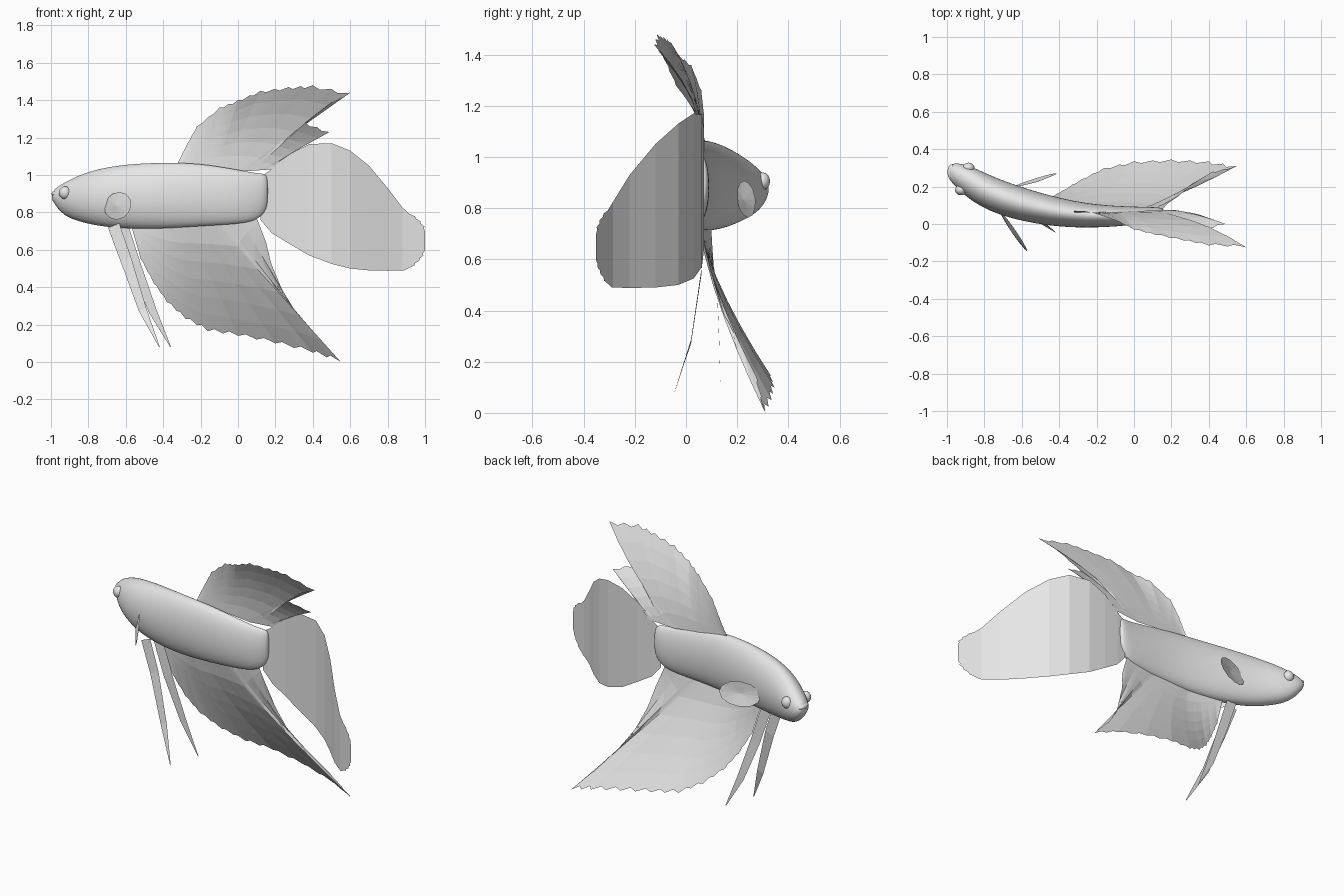
import bpy, bmesh, math
from mathutils import Vector

cube = bpy.data.objects.get("Cube")
if cube:
    bpy.data.objects.remove(cube, do_unlink=True)

grey = bpy.data.materials.new("plain_grey")
grey.use_nodes = True
grey.diffuse_color = (0.8, 0.8, 0.8, 1)
grey.node_tree.nodes["Principled BSDF"].inputs["Base Color"].default_value = (0.8, 0.8, 0.8, 1)


def finish(name, bm, smooth=False):
    bmesh.ops.recalc_face_normals(bm, faces=bm.faces)
    mesh = bpy.data.meshes.new(name)
    bm.to_mesh(mesh)
    bm.free()
    mesh.materials.append(grey)
    for p in mesh.polygons:
        p.use_smooth = smooth
    obj = bpy.data.objects.new(name, mesh)
    bpy.context.collection.objects.link(obj)
    return obj


def loft(name, rows, closed=False, smooth=False):
    """Join rows of points into a skin; closed rows become capped rings."""
    bm = bmesh.new()
    grid = [[bm.verts.new(p) for p in row] for row in rows]
    n = len(rows[0])
    for a, b in zip(grid, grid[1:]):
        for i in range(n if closed else n - 1):
            j = (i + 1) % n
            bm.faces.new((a[i], a[j], b[j], b[i]))
    if closed:
        bm.faces.new(grid[0])
        bm.faces.new(grid[-1])
    return finish(name, bm, smooth)


def resample(points, count):
    """Even spread of points along a polyline, by segment."""
    out = []
    for i in range(count):
        t = i / (count - 1) * (len(points) - 1)
        k = min(int(t), len(points) - 2)
        out.append(Vector(points[k]).lerp(Vector(points[k + 1]), t - k))
    return out


def ribbed_fin(name, base, tips, bend, rows=6, tooth=0.03):
    """Fan of rays from base to tips, bending sideways, with a serrated rim."""
    count = (len(tips) - 1) * 4 + 1
    roots, ends = resample(base, count), resample(tips, count)
    skin = []
    for r in range(rows + 1):
        row = []
        for i, (a, b) in enumerate(zip(roots, ends)):
            v = r / rows
            if r == rows and i % 2:
                v -= tooth
            p = a.lerp(b, v)
            p.y = a.y + (b.y - a.y) * v ** bend
            row.append(p)
        skin.append(row)
    return loft(name, skin)


def ellipsoid(name, centre, size):
    bm = bmesh.new()
    bmesh.ops.create_uvsphere(bm, u_segments=20, v_segments=12, radius=1)
    for v in bm.verts:
        v.co = Vector(centre) + Vector(a * b for a, b in zip(v.co, size))
    return finish(name, bm, True)


# Body: x, centre y, half width, bottom, top
stations = [
    (-.995, .28, .03, .87, .905), (-.97, .27, .055, .825, .935),
    (-.92, .245, .08, .775, .965), (-.85, .205, .095, .75, 1.0),
    (-.75, .155, .097, .725, 1.035), (-.6, .105, .092, .71, 1.06),
    (-.4, .06, .078, .71, 1.07), (-.2, .04, .062, .725, 1.065),
    (0, .043, .05, .735, 1.03), (.1, .055, .036, .755, 1.01),
    (.145, .062, .026, .80, 1.01), (.16, .066, .012, .85, .98)]
rings = []
for x, y, w, low, high in stations:
    ring = []
    for i in range(20):
        a = math.tau * i / 20
        ring.append((x, y + w * math.cos(a), (low + high) / 2 + (high - low) / 2 * math.sin(a)))
    rings.append(ring)
body = loft("body", rings, closed=True, smooth=True)
sub = body.modifiers.new("smooth", "SUBSURF")
sub.levels = sub.render_levels = 2

# Eyes and lips
for side, spot in (("right", (-.925, .182, .905)), ("left", (-.885, .3, .905))):
    ellipsoid(side + "_eye", spot, (.032, .028, .034))
ellipsoid("upper_lip", (-.975, .277, .9), (.022, .042, .016))
ellipsoid("lower_lip", (-.97, .275, .87), (.024, .038, .016))

# Dorsal fin, curling towards -y
ribbed_fin("dorsal_fin",
           [(-.32, .06, 1.05), (-.1, .065, 1.035), (.03, .07, 1.02), (.19, .075, 1.03)],
           [(-.32, .07, 1.07), (-.27, .07, 1.17), (-.22, .06, 1.26), (-.1, .02, 1.36),
            (0, -.03, 1.40), (.12, -.06, 1.45), (.27, -.09, 1.47), (.4, -.115, 1.48),
            (.6, -.125, 1.44), (.5, -.09, 1.39), (.36, -.04, 1.28), (.49, 0, 1.23),
            (.35, .05, 1.16), (.22, .075, 1.06)], 2)

# Anal fin, sweeping towards +y
ribbed_fin("anal_fin",
           [(-.57, .1, .73), (-.35, .06, .73), (-.1, .05, .745), (.1, .06, .77)],
           [(-.56, .1, .69), (-.52, .11, .55), (-.45, .14, .42), (-.38, .18, .32),
            (-.28, .24, .23), (-.16, .3, .165), (0, .335, .14), (.2, .345, .1),
            (.4, .335, .05), (.55, .31, 0), (.42, .28, .13), (.32, .22, .25),
            (.24, .15, .38), (.18, .11, .52), (.15, .075, .64)], 1.4)

# Tail fin: x, y, bottom, top
tail = [(.12, .066, .76, .99), (.18, .07, .69, 1.03), (.27, .07, .635, 1.11),
        (.38, .062, .57, 1.165), (.5, .03, .525, 1.17), (.6, -.03, .5, 1.13),
        (.7, -.12, .49, 1.05), (.8, -.22, .488, .93), (.88, -.285, .49, .825)]
steps = 24
columns = [[(x, y, low + (high - low) * i / steps) for i in range(steps + 1)]
           for x, y, low, high in tail]
rim = []
for i in range(steps + 1):
    t = i / steps
    reach = .89 + .105 * math.sin(math.pi * t) ** .6 + .08 * t * (1 - t) - (.01 if i % 2 else 0)
    reach = min(reach, .998) + .06 * t ** 3 * (1 - t)
    rim.append((min(reach, 1.0), -.285 - (min(reach, 1.0) - .88) * .55, .49 + .315 * t))
loft("tail_fin", columns + [rim])

# Long ventral fins
ventrals = {
    "right": [(-.665, .07, .73), (-.6, .06, .55), (-.51, .02, .28), (-.42, -.045, .08)],
    "left": [(-.62, .12, .73), (-.55, .12, .52), (-.455, .13, .27), (-.36, .135, .08)]}
for side, path in ventrals.items():
    strip = []
    for p, half in zip(path, (.03, .028, .02, .002)):
        p = Vector(p)
        off = Vector((half, 0, half * .4))
        strip.append([p - off, p, p + off])
    loft(side + "_ventral_fin", strip)


# Pectoral fins: oval leaves with a slight cup
def leaf(name, centre, along, across):
    c, u, w = Vector(centre), Vector(along), Vector(across)
    cup = u.cross(w).normalized() * .012
    bm = bmesh.new()
    mid = bm.verts.new(c + cup)
    edge = [bm.verts.new(c + u * math.cos(math.tau * i / 12) + w * math.sin(math.tau * i / 12))
            for i in range(12)]
    for i in range(12):
        bm.faces.new((mid, edge[i], edge[(i + 1) % 12]))
    finish(name, bm)


leaf("right_pectoral_fin", (-.643, -.04, .835), (.072, -.105, 0), (.008, .008, .074))
leaf("left_pectoral_fin", (-.525, .235, .835), (.115, .036, 0), (.005, -.008, .072))
